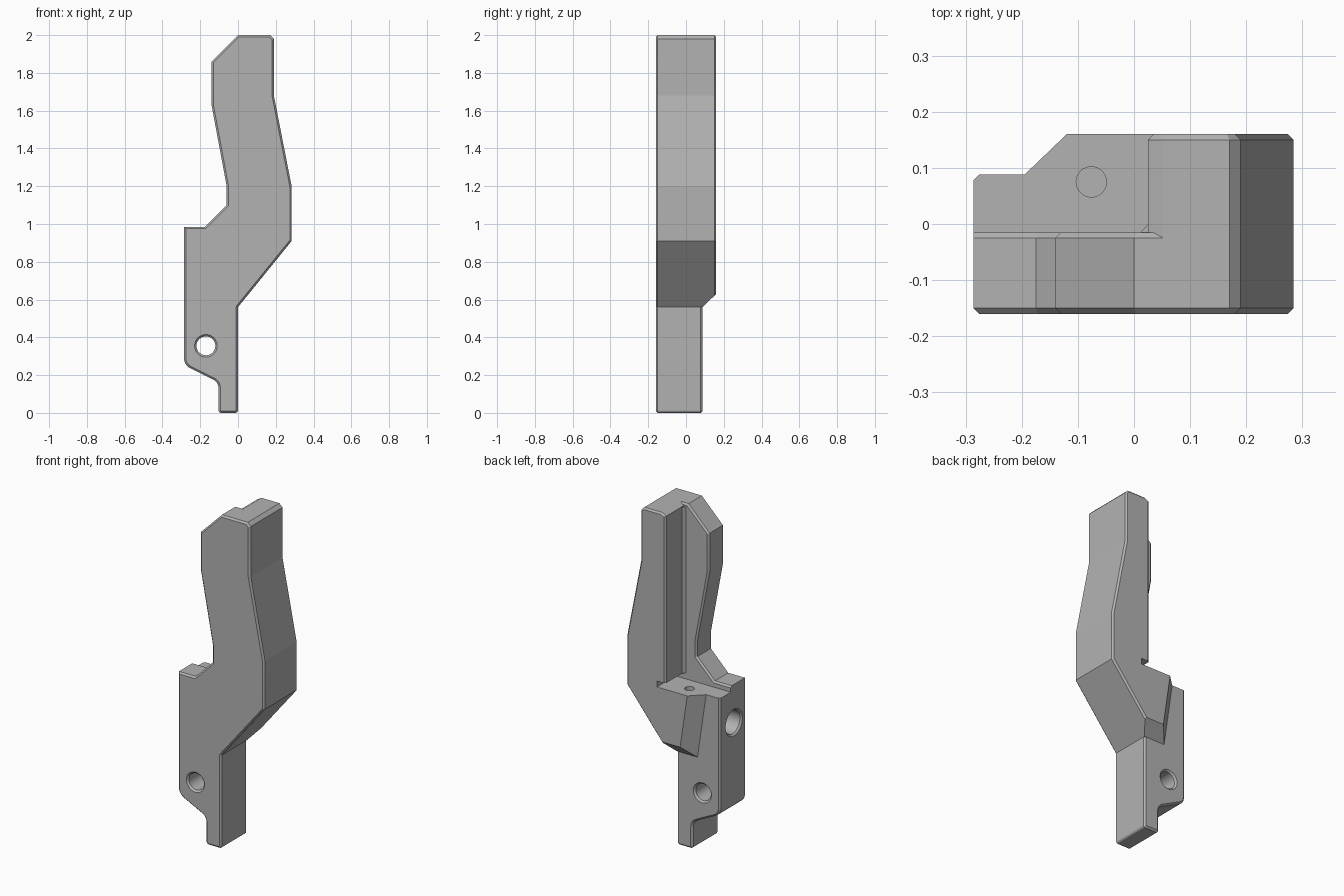
import bpy, bmesh, math
from mathutils import Vector

cube = bpy.data.objects.get("Cube")
if cube:
    bpy.data.objects.remove(cube, do_unlink=True)

grey = bpy.data.materials.new("plain_grey")
grey.use_nodes = True
grey.diffuse_color = (0.45, 0.45, 0.45, 1)
grey.node_tree.nodes["Principled BSDF"].inputs["Base Color"].default_value = (0.45, 0.45, 0.45, 1)

FRONT, BACK, WALL = -0.16, 0.16, -0.015   # depth planes
LOWER_BACK, SHELF, CHAMFER = 0.088, 0.95, 0.01


def rounded(corners, steps=12):
    """Turn (x, z, radius) corners into a point list with arcs."""
    out = []
    for i, c in enumerate(corners):
        p = Vector(c[:2])
        if len(c) < 3:
            out.append(p)
            continue
        a = (Vector(corners[i - 1][:2]) - p).normalized()
        b = (Vector(corners[(i + 1) % len(corners)][:2]) - p).normalized()
        half = a.angle(b) / 2
        centre = p + (a + b).normalized() * c[2] / math.sin(half)
        start = p + a * c[2] / math.tan(half) - centre
        end = p + b * c[2] / math.tan(half) - centre
        sweep = start.angle(end)
        for k in range(steps + 1):
            t = k / steps
            out.append(centre + (start * math.sin((1 - t) * sweep)
                                 + end * math.sin(t * sweep)) / math.sin(sweep))
    return out


def loft(name, rings, chamfer=None):
    """Skin matching rings of 3D points; chamfer picks end edges by midpoint."""
    bm = bmesh.new()
    rows = [[bm.verts.new(p) for p in ring] for ring in rings]
    n = len(rows[0])
    for lo, hi in zip(rows, rows[1:]):
        for i in range(n):
            j = (i + 1) % n
            bm.faces.new((lo[i], lo[j], hi[j], hi[i]))
    caps = [bm.faces.new(rows[0]), bm.faces.new(rows[-1])]
    bmesh.ops.recalc_face_normals(bm, faces=bm.faces)
    if chamfer:
        edges = [e for cap in caps for e in cap.edges
                 if chamfer((e.verts[0].co + e.verts[1].co) / 2)]
        bmesh.ops.bevel(bm, geom=edges, offset=CHAMFER, segments=1,
                        affect='EDGES', clamp_overlap=False)
        bmesh.ops.recalc_face_normals(bm, faces=bm.faces)
    mesh = bpy.data.meshes.new(name)
    bm.to_mesh(mesh)
    bm.free()
    mesh.materials.append(grey)
    obj = bpy.data.objects.new(name, mesh)
    bpy.context.collection.objects.link(obj)
    return obj


def at_depth(points, y):
    return [(p[0], y, p[1]) for p in points]


def drill(name, origin, axis, stations):
    """Turned cutter along an axis; stations are (distance, radius)."""
    axis = Vector(axis)
    u = axis.orthogonal().normalized()
    v = axis.cross(u)
    rings = [[Vector(origin) + axis * d + (u * math.cos(a) + v * math.sin(a)) * r
              for a in (math.tau * k / 48 for k in range(48))] for d, r in stations]
    return loft(name, rings)


def combine(target, other, operation):
    mod = target.modifiers.new(operation, 'BOOLEAN')
    mod.operation = operation
    mod.solver = 'EXACT'
    mod.object = other
    bpy.context.view_layer.objects.active = target
    bpy.ops.object.modifier_apply(modifier=mod.name)
    bpy.data.objects.remove(other, do_unlink=True)


# Shared outline pieces
foot = [(-0.286, 0.253, 0.06), (-0.103, 0.162, 0.05),
        (-0.103, 0, 0.015), (0, 0, 0.015), (0, 0.56)]
right_side = [(0.284, 0.91), (0.284, 1.2), (0.19, 1.68), (0.19, 1.98), (0.17, 2)]
left_side = [(0, 2), (-0.14, 1.86), (-0.14, 1.63), (-0.06, 1.2),
             (-0.06, 1.1), (-0.175, 0.985), (-0.286, 0.985)]

# Front plate: whole outline, chamfered in front and along the pocket rim
outline = rounded(foot + right_side + left_side)
body = loft("bracket_body", [at_depth(outline, FRONT), at_depth(outline, WALL)],
            lambda m: m.y < FRONT + 0.001 or (m.z > SHELF and m.x < 0.1))

# Lower block behind the plate
lower = rounded(foot + [(0, SHELF), (-0.286, SHELF)])
lower_block = loft("lower_block", [at_depth(lower, -0.05), at_depth(lower, LOWER_BACK)],
                   lambda m: m.y > 0 and m.z < SHELF - 0.001)

# Rear post and boss, with a relief slot at the shelf and sloping underside
post_top = right_side + [(0.052, 2), (0.025, 1.985), (0.025, 0.985),
                         (0.08, 0.985), (0.08, SHELF)]
inner = post_top + [(-0.195, SHELF), (-0.138, 0.56), (0, 0.56)]
outer = post_top + [(-0.12, SHELF), (-0.073, 0.63), (0.057, 0.63)]
post = loft("rear_post", [at_depth(inner, -0.05), at_depth(inner, LOWER_BACK),
                          at_depth(outer, BACK)],
            lambda m: m.y > 0.1 and (m.z > 1 or m.x > 0.1))

# Angled strip in the inner corner of the pocket
strip = [(0.012, -0.04), (0.012, WALL), (0.025, 0), (0.04, 0), (0.04, -0.04)]
corner_strip = loft("corner_strip", [[(x, y, z) for x, y in strip] for z in (0.985, 1.98)])

for part in (lower_block, post, corner_strip):
    combine(body, part, 'UNION')

# Cross hole, side bore and small shelf hole
for cutter in (
    drill("cross_hole", (-0.17, 0, 0.355), (0, 1, 0),
          [(-0.18, 0.08), (-0.15, 0.05), (0.078, 0.05), (0.108, 0.08)]),
    drill("side_bore", (-0.286, -0.046, 0.756), (1, 0, 0),
          [(-0.02, 0.1), (0.01, 0.07), (0.27, 0.07)]),
    drill("shelf_hole", (-0.076, 0.075, SHELF), (0, 0, -1),
          [(-0.02, 0.027), (0.2, 0.027)]),
):
    combine(body, cutter, 'DIFFERENCE')

# Clean flat faces, then smooth only the arcs and bores
bm = bmesh.new()
bm.from_mesh(body.data)
bmesh.ops.remove_doubles(bm, verts=bm.verts, dist=0.0002)
bmesh.ops.dissolve_limit(bm, angle_limit=math.radians(0.5), verts=bm.verts, edges=bm.edges)
bm.to_mesh(body.data)
bm.free()
bpy.ops.object.select_all(action='DESELECT')
body.select_set(True)
bpy.context.view_layer.objects.active = body
bpy.ops.object.shade_smooth_by_angle(angle=math.radians(9))
